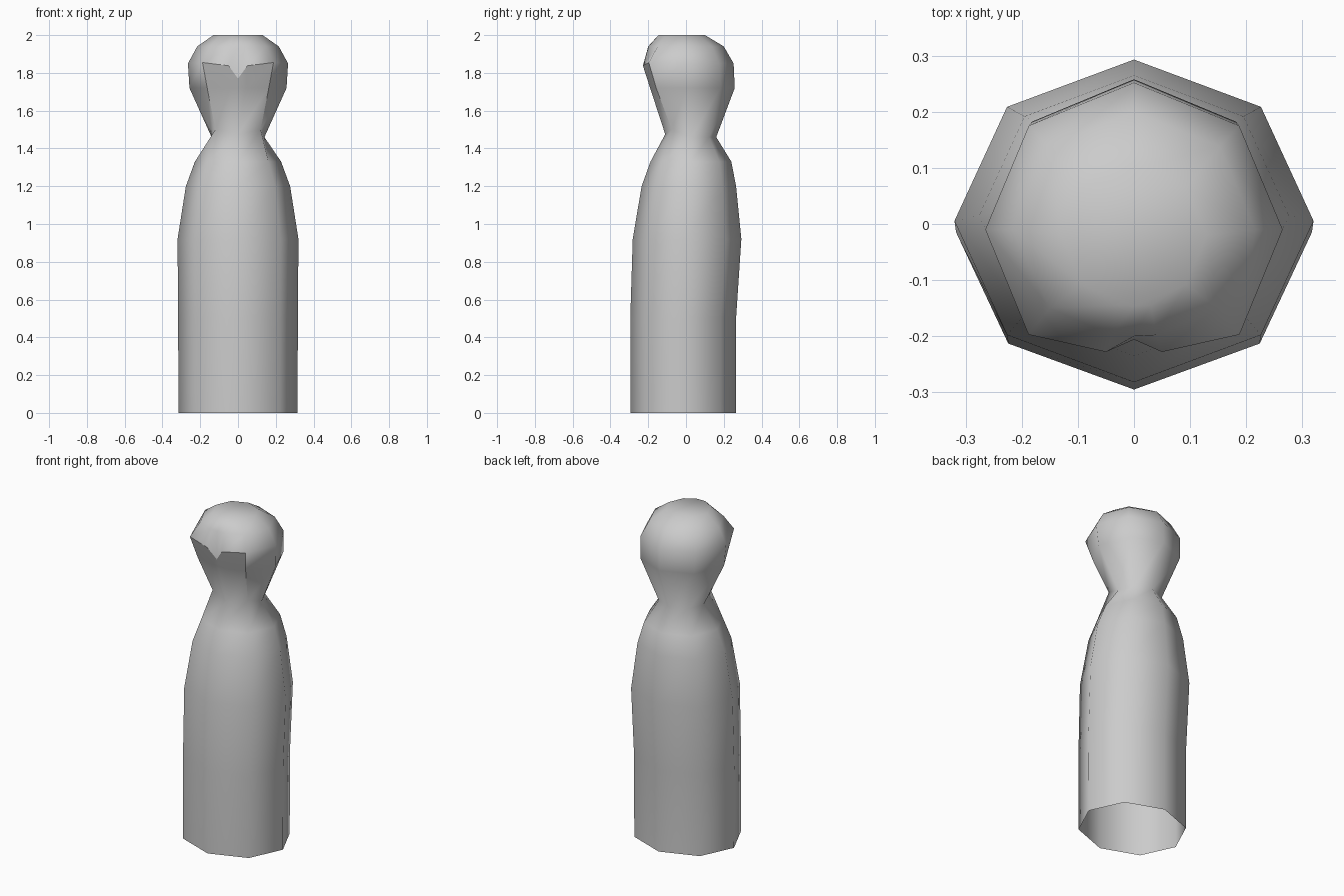
import bpy, bmesh

if "Cube" in bpy.data.objects:
    bpy.data.objects.remove(bpy.data.objects["Cube"])

# Ring columns: z, half width, side y, back y, front y,
#   front-corner (x, y, z), half width of front edge, front-edge z, front-centre (y, z)


def body_ring(z, rx, back, front):
    """Plain eight-sided ring; its front edge collapses to one point."""
    cy, ry = (back + front) / 2, (back - front) / 2
    d = 0.7071
    return (z, rx, cy, back, front, (rx * d, cy - ry * d, z), 0.0, z, (front, z))


rings = [
    # robe, from hem to shoulders
    body_ring(0.00, 0.315, 0.265, -0.295),
    body_ring(0.50, 0.317, 0.265, -0.295),
    body_ring(0.92, 0.320, 0.293, -0.282),
    body_ring(1.20, 0.276, 0.265, -0.235),
    body_ring(1.33, 0.228, 0.240, -0.188),
    # neck
    (1.46, 0.14, 0.03, 0.16, -0.11, (0.120, -0.075, 1.50), 0.0, 1.475, (-0.11, 1.475)),
    # cheeks
    (1.72, 0.257, 0.00, 0.258, -0.19, (0.163, -0.158, 1.72), 0.04, 1.72, (-0.19, 1.72)),
    # hairline with the pointed notch in the middle
    (1.85, 0.265, -0.01, 0.252, -0.228, (0.188, -0.197, 1.855), 0.05, 1.838, (-0.206, 1.77)),
    # crown
    (1.94, 0.216, -0.01, 0.20, -0.198, (0.150, -0.150, 1.94), 0.04, 1.94, (-0.200, 1.94)),
    (2.00, 0.130, -0.02, 0.10, -0.145, (0.092, -0.108, 2.0), 0.03, 2.0, (-0.146, 2.0)),
]
HAIRLINE, NECK = 7, 5

bm = bmesh.new()
loops = []
for z, rx, sy, back, front, c, fw, fz, (my, mz) in rings:
    bx, by = rx * 0.7071, sy + (back - sy) * 0.7071
    pts = [(rx, sy, z), (bx, by, z), (0, back, z), (-bx, by, z), (-rx, sy, z),
           (-c[0], c[1], c[2]), (-fw, front, fz), (0, my, mz), (fw, front, fz), c]
    loops.append([bm.verts.new(p) for p in pts])

# Skin between neighbouring rings, cap the crown, leave the hem open
n = 10
for a, b in zip(loops, loops[1:]):
    for i in range(n):
        j = (i + 1) % n
        bm.faces.new((a[i], a[j], b[j], b[i]))
bm.faces.new(loops[-1])
for f in bm.faces:
    f.smooth = True


def sharpen(u, v):
    e = bm.edges.get((u, v))
    if e:
        e.smooth = False


# Crisp outline of the face panel
for i in range(5, 9):
    sharpen(loops[HAIRLINE][i], loops[HAIRLINE][i + 1])
for k in range(NECK, HAIRLINE):
    for i in (5, 9):
        sharpen(loops[k][i], loops[k + 1][i])

bmesh.ops.remove_doubles(bm, verts=bm.verts[:], dist=0.0005)
bmesh.ops.recalc_face_normals(bm, faces=bm.faces[:])

mesh = bpy.data.meshes.new("robed_figure")
bm.to_mesh(mesh)
bm.free()
figure = bpy.data.objects.new("robed_figure", mesh)
bpy.context.collection.objects.link(figure)
